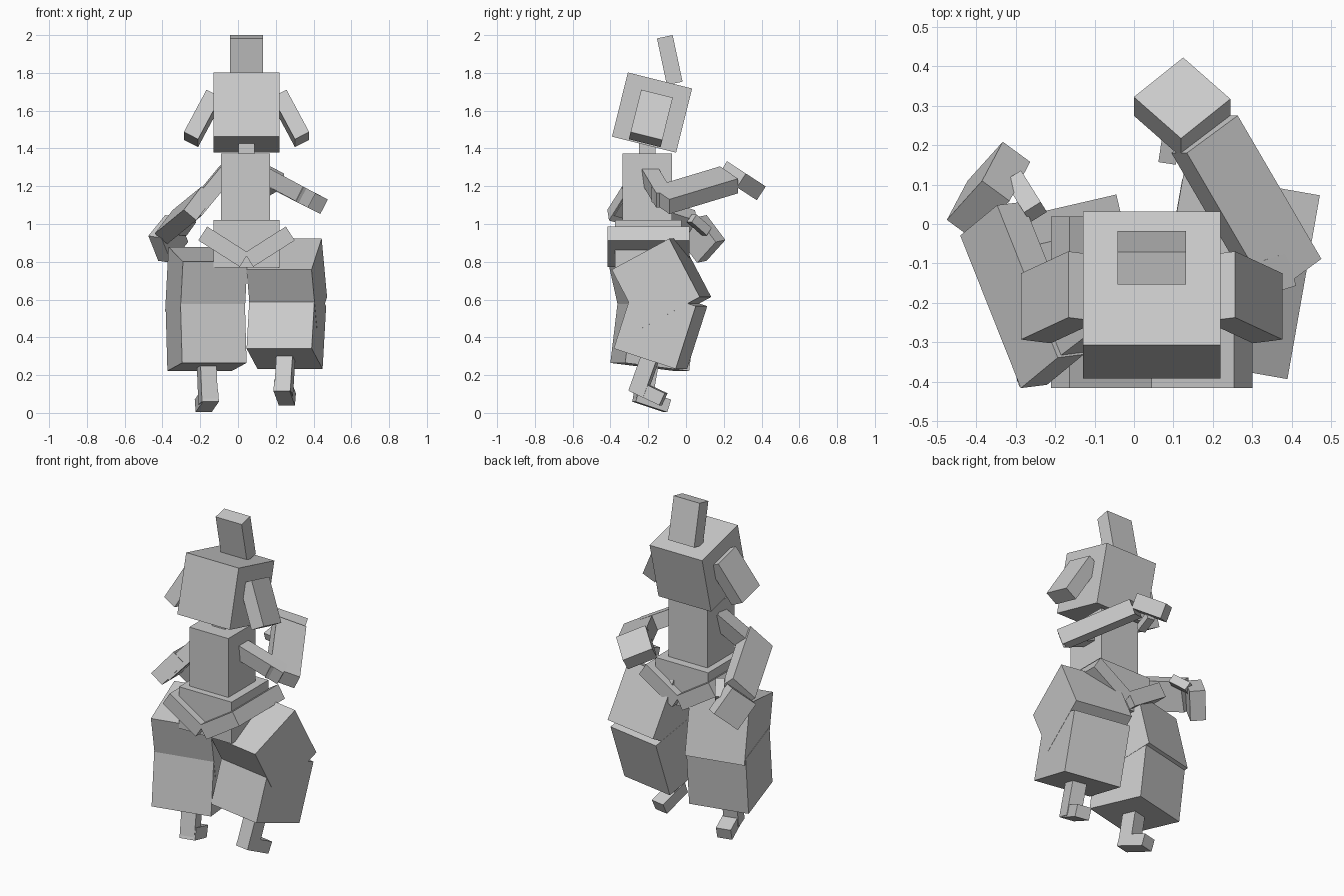
import bpy, bmesh
from math import radians
from mathutils import Matrix, Vector

if "Cube" in bpy.data.objects:
    bpy.data.objects.remove(bpy.data.objects["Cube"])


def box(name, centre, size, rot=None):
    bm = bmesh.new()
    bmesh.ops.create_cube(bm, size=1)
    bmesh.ops.scale(bm, vec=size, verts=bm.verts)
    me = bpy.data.meshes.new(name)
    bm.to_mesh(me)
    bm.free()
    ob = bpy.data.objects.new(name, me)
    bpy.context.collection.objects.link(ob)
    ob.matrix_world = Matrix.Translation(centre) @ (rot or Matrix.Identity(3)).to_4x4()
    return ob


def R(axis, deg):
    return Matrix.Rotation(radians(deg), 3, axis)


def frame(x, z):
    """Rotation with local x along x and local z as near z as possible."""
    x = Vector(x).normalized()
    y = Vector(z).cross(x).normalized()
    return Matrix((x, y, x.cross(y))).transposed()


def bar(name, start, end, width, thick, normal):
    a, b = Vector(start), Vector(end)
    box(name, (a + b) / 2, ((b - a).length, width, thick), frame(b - a, normal))


CX = 0.045
U, W, T = 0.35, 0.173, 0.087   # large, medium and thin part sizes

# head, top tuft and hanging ears
tilt = R('X', -14)
box("head", (CX, -0.18, 1.59), (U, U, U), tilt)
box("top_tuft", (CX, -0.086, 1.868), (W, 0.085, 0.252), R('X', 12))
for s, n in ((1, "right"), (-1, "left")):
    box(n + "_ear", (CX + s * 0.234, -0.186, 1.559), (0.085, W, 0.26),
        tilt @ R('Y', -27.5 * s))

# neck, torso, hips and crossed belt plates
box("neck", (CX, -0.205, 1.40), (T, T, 0.10))
box("torso", (0.04, -0.205, 1.197), (0.26, 0.26, 0.355))
box("hips", (CX, -0.2, 0.895), (U, U, 0.25))
for s, n in ((1, "right"), (-1, "left")):
    box(n + "_belt", (CX + s * 0.122, -0.198, 0.88), (0.26, 0.435, T), R('Y', -32.5 * s))

# legs: side, yaw, then (centre, pitch) of thigh, shin, ankle, foot
legs = (
    ("right", -10, ((0.258, -0.13, 0.686), 28), ((0.256, -0.135, 0.453), -18),
     ((0.249, -0.213, 0.227), -20), ((0.247, -0.20, 0.11), -25)),
    ("left", 13, ((-0.168, -0.169, 0.669), 13), ((-0.169, -0.171, 0.417), -7),
     ((-0.163, -0.211, 0.18), -10), ((-0.165, -0.182, 0.065), -18)),
)
leg_parts = (("thigh", (U, U, U)), ("shin", (U, U, U)),
             ("ankle", (T, T, 0.26)), ("foot", (T, 0.18, 0.07)))
for side, yaw, *joints in legs:
    for (part, size), (c, pitch) in zip(leg_parts, joints):
        box(side + "_" + part, c, size, R('Z', yaw) @ R('X', pitch))

# right arm, bent across the body
hinge = (0.45, 0, 0.89)
bar("right_upper_arm", (0.10, -0.205, 1.28), (0.38, -0.115, 1.13), T, T, hinge)
box("right_forearm", (0.285, 0.046, 1.179), (0.435, W, T),
    frame((-0.213, 0.365, 0.11), hinge))
box("right_hand", (0.122, 0.296, 1.229), (W, W, T),
    frame((0.125, 0.1, -0.065), (0, 0.545, 0.838)))
bar("right_thumb", (0.10, 0.26, 1.20), (0.085, 0.16, 1.17), 0.045, 0.045, (0, 0, 1))

# left arm, lowered at the side
hinge = (-0.76, -0.1, 0.64)
bar("left_upper_arm", (-0.05, -0.20, 1.29), (-0.24, -0.345, 1.06), T, T, hinge)
box("left_forearm", (-0.284, -0.18, 1.046), (0.435, W, T),
    frame((-0.153, 0.385, -0.125), hinge))
box("left_hand", (-0.369, 0.084, 0.921), (W, W, T),
    frame((0.73, 0.81, 0.90), (0.794, -0.58, -0.12)))
bar("left_thumb", (-0.30, 0.11, 0.96), (-0.25, 0.03, 1.03), 0.05, 0.05, (0, 0, 1))
